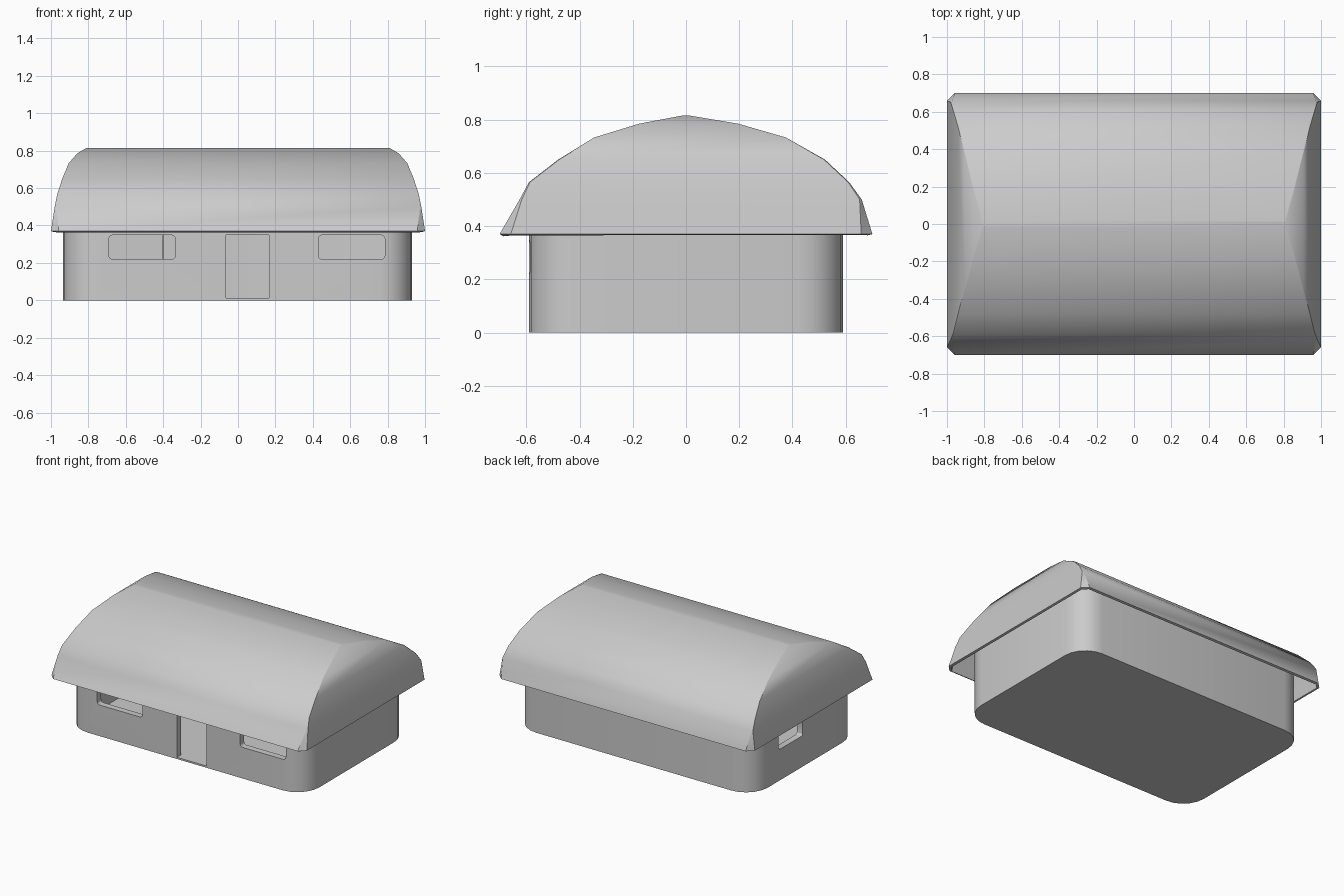
import bpy, bmesh, math

if "Cube" in bpy.data.objects:
    bpy.data.objects.remove(bpy.data.objects["Cube"])


def mesh_object(name, bm):
    bmesh.ops.recalc_face_normals(bm, faces=bm.faces[:])
    me = bpy.data.meshes.new(name)
    bm.to_mesh(me)
    bm.free()
    ob = bpy.data.objects.new(name, me)
    bpy.context.collection.objects.link(ob)
    return ob


def rounded_rect(a0, a1, b0, b1, r, seg):
    pts = []
    corners = [(a1 - r, b1 - r), (a0 + r, b1 - r), (a0 + r, b0 + r), (a1 - r, b0 + r)]
    for i, (ca, cb) in enumerate(corners):
        for k in range(seg + 1):
            t = math.pi / 2 * (i + k / seg)
            pts.append((ca + r * math.cos(t), cb + r * math.sin(t)))
    return pts


def loft(name, rings):
    bm = bmesh.new()
    loops = [[bm.verts.new(p) for p in ring] for ring in rings]
    n = len(loops[0])
    for lo, hi in zip(loops, loops[1:]):
        for i in range(n):
            j = (i + 1) % n
            bm.faces.new((lo[i], lo[j], hi[j], hi[i]))
    return bm, loops


def prism(name, outline, c0, c1, axis):
    place = {'X': lambda a, b, c: (c, a, b),
             'Y': lambda a, b, c: (a, c, b),
             'Z': lambda a, b, c: (a, b, c)}[axis]
    bm, loops = loft(name, [[place(a, b, c) for a, b in outline] for c in (c0, c1)])
    for loop in loops:
        bm.faces.new(loop)
    return mesh_object(name, bm)


def smooth(ob, degrees):
    bpy.ops.object.select_all(action='DESELECT')
    ob.select_set(True)
    bpy.context.view_layer.objects.active = ob
    bpy.ops.object.shade_smooth_by_angle(angle=math.radians(degrees))


def cut(ob, cutter):
    mod = ob.modifiers.new("cut", 'BOOLEAN')
    mod.operation = 'DIFFERENCE'
    mod.solver = 'EXACT'
    mod.object = cutter
    bpy.context.view_layer.objects.active = ob
    bpy.ops.object.modifier_apply(modifier=mod.name)
    bpy.data.objects.remove(cutter)


# Hollow body with rounded corners and a thin floor
X0, X1, Y, WALL = -0.935, 0.93, 0.59, 0.045
body = prism("body", rounded_rect(X0, X1, -Y, Y, 0.17, 5), 0, 0.48, 'Z')
cut(body, prism("room_cutter", rounded_rect(X0 + WALL, X1 - WALL, -Y + WALL, Y - WALL, 0.125, 5),
                0.01, 0.6, 'Z'))

# Front windows, doorway and left side window
for x0, x1 in ((-0.69, -0.335), (0.43, 0.785)):
    cut(body, prism("window_cutter", rounded_rect(x0, x1, 0.22, 0.348, 0.018, 3), -0.7, -0.5, 'Y'))
door = [(-0.065, 0.012), (0.167, 0.012), (0.167, 0.348), (-0.065, 0.348)]
cut(body, prism("door_cutter", door, -0.7, -0.5, 'Y'))
cut(body, prism("window_cutter", rounded_rect(0.03, 0.30, 0.22, 0.348, 0.018, 3), -1.0, -0.85, 'X'))
smooth(body, 25)

# Interior partition seen through the left window
wall = [(-0.407, 0.005), (-0.397, 0.005), (-0.397, 0.45), (-0.407, 0.45)]
prism("partition", wall, -0.2, Y - 0.02, 'Y')

# Domed roof shell: height, front y, back y, half length, corner chamfer
sections = [
    (0.37, -0.70, 0.70, 1.00, 0.042),
    (0.50, -0.625, 0.66, 0.98, 0.008),
    (0.565, -0.59, 0.613, 0.967, 0.004),
    (0.65, -0.48, 0.522, 0.94, 0.004),
    (0.733, -0.345, 0.375, 0.905, 0.004),
    (0.785, -0.175, 0.195, 0.86, 0.004),
    (0.815, -0.015, 0.015, 0.81, 0.004),
]
rings = []
for z, f, b, h, c in sections:
    rings.append([(h, f + c, z), (h, b - c, z), (h - c, b, z), (-h + c, b, z),
                  (-h, b - c, z), (-h, f + c, z), (-h + c, f, z), (h - c, f, z)])
bm, loops = loft("roof", rings)
bm.faces.new(loops[-1])
roof = mesh_object("roof", bm)
if sum(p.normal.z * p.area for p in roof.data.polygons) < 0:
    roof.data.flip_normals()
shell = roof.modifiers.new("shell", 'SOLIDIFY')
shell.thickness = 0.018
shell.offset = -1
bpy.context.view_layer.objects.active = roof
bpy.ops.object.modifier_apply(modifier="shell")
smooth(roof, 40)
